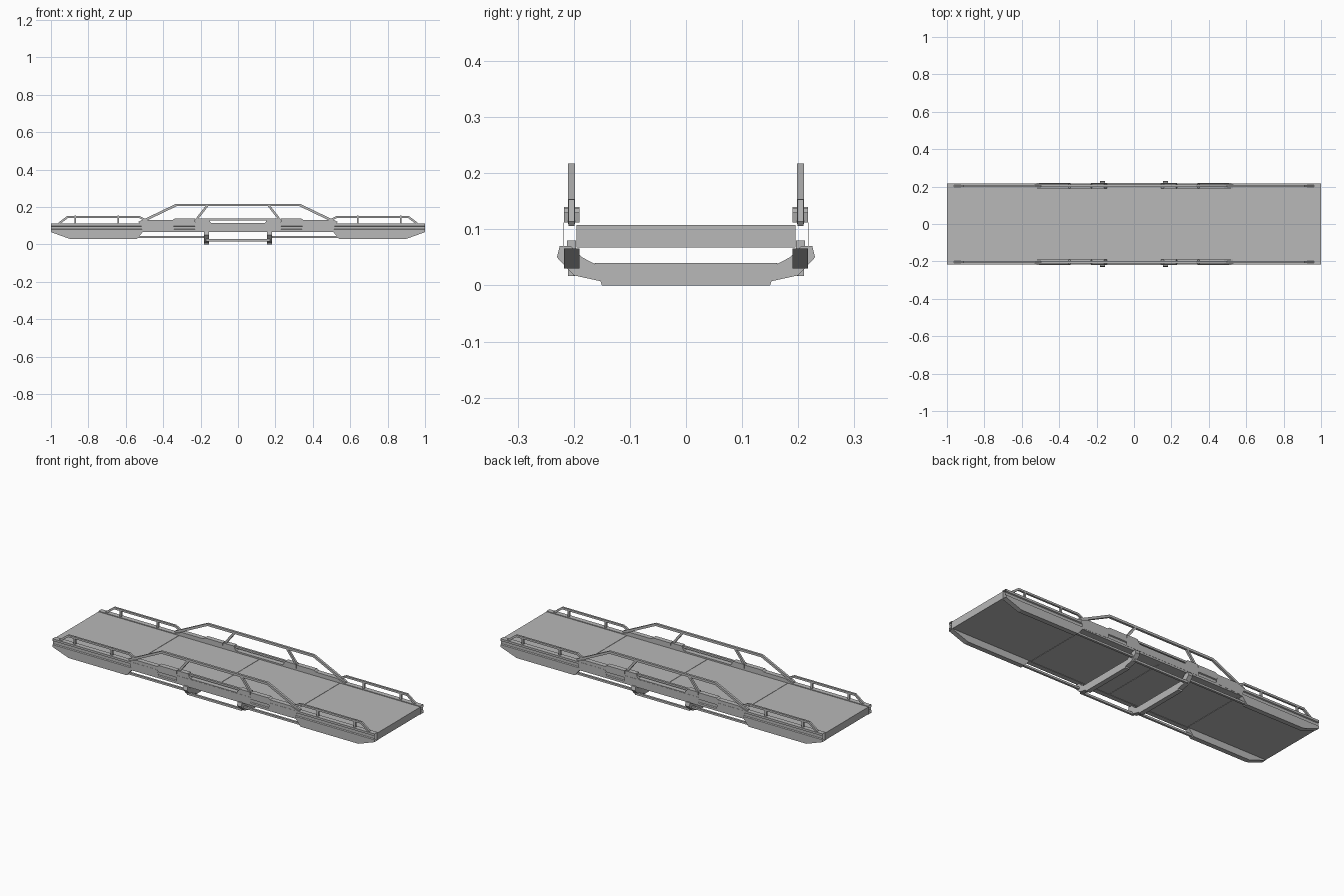
import bpy
import bmesh
from mathutils import Vector

cube = bpy.data.objects.get("Cube")
if cube:
    bpy.data.objects.remove(cube, do_unlink=True)

grey = bpy.data.materials.new("light grey metal")
grey.use_nodes = True
COLOUR = (0.48, 0.48, 0.48, 1)
grey.diffuse_color = COLOUR
grey.node_tree.nodes["Principled BSDF"].inputs["Base Color"].default_value = COLOUR

INNER, OUTER = 0.19, 0.217   # side girder width
RAIL_Y = 0.204


def finish(name, bm):
    bmesh.ops.recalc_face_normals(bm, faces=bm.faces)
    mesh = bpy.data.meshes.new(name)
    bm.to_mesh(mesh)
    bm.free()
    mesh.materials.append(grey)
    obj = bpy.data.objects.new(name, mesh)
    bpy.context.collection.objects.link(obj)
    return obj


def extrude(name, points, axis, start, end, caps=True):
    """Extrude a closed profile: (x, z) along y, or (y, z) along x."""
    bm = bmesh.new()
    place = (lambda p, t: (p[0], t, p[1])) if axis == "y" else (lambda p, t: (t, p[0], p[1]))
    a = [bm.verts.new(place(p, start)) for p in points]
    b = [bm.verts.new(place(p, end)) for p in points]
    for i in range(len(points)):
        j = (i + 1) % len(points)
        bm.faces.new((a[i], a[j], b[j], b[i]))
    if caps:
        bm.faces.new(a)
        bm.faces.new(b)
    return finish(name, bm)


def box(name, x0, x1, y0, y1, z0, z1):
    return extrude(name, [(x0, z0), (x1, z0), (x1, z1), (x0, z1)], "y", y0, y1)


def tube(name, path, y, width=0.012):
    """Square tube along an (x, z) path with mitred corners."""
    pts = [Vector(p) for p in path]
    left, right = [], []
    for i, p in enumerate(pts):
        before = (p - pts[i - 1]).normalized() if i else None
        after = (pts[i + 1] - p).normalized() if i + 1 < len(pts) else None
        d1, d2 = before or after, after or before
        n1, n2 = Vector((-d1.y, d1.x)), Vector((-d2.y, d2.x))
        mitre = (n1 + n2).normalized()
        offset = mitre * (width / 2 / mitre.dot(n1))
        left.append(p + offset)
        right.append(p - offset)
    return extrude(name, left + right[::-1], "y", y - width / 2, y + width / 2)


# Deck panels with fine seams
for i in range(4):
    x = -1 + i * 0.5
    box("deck_panel", x + 0.001 * (i > 0), x + 0.5 - 0.001 * (i < 3),
        -0.195, 0.195, 0.068, 0.108)

for s, side in ((1, "left"), (-1, "right")):
    y0, y1 = s * INNER, s * OUTER

    # Hollow side girder with a groove along its outer face
    profile = [(INNER, 0.066), (OUTER, 0.066), (OUTER, 0.079), (0.211, 0.082),
               (0.211, 0.097), (OUTER, 0.1), (OUTER, 0.112), (INNER, 0.112)]
    extrude(side + "_girder", [(s * y, z) for y, z in profile], "x", -1, 1, caps=False)

    # Raised middle of the girder, with a hand slot
    extrude(side + "_slot_block",
            [(-0.23, 0.112), (0.23, 0.112), (0.225, 0.14), (0.16, 0.14), (0.145, 0.116),
             (-0.145, 0.116), (-0.16, 0.14), (-0.225, 0.14)], "y", y0, y1)
    box(side + "_slot_bar", -0.16, 0.16, s * 0.198, s * 0.21, 0.127, 0.138)
    box(side + "_middle_plate", -0.23, 0.23, y1, y1 + s * 0.001, 0.076, 0.112)

    # Main guard rail
    tube(side + "_main_rail", [(-0.53, 0.115), (-0.33, 0.211), (0.33, 0.211), (0.53, 0.115)],
         RAIL_Y * s, 0.013)

    # Lower tie rod between the cross frames
    box(side + "_middle_rod", -0.17, 0.17, s * 0.198, s * 0.21, 0.017, 0.029)

    for e in (1, -1):
        # Hull plate, raked at both ends
        hull = [(1, 0.066), (0.9, 0.03), (0.54, 0.03), (0.51, 0.066)]
        extrude(side + "_hull_plate", [(e * x, z) for x, z in hull], "y", y0, y1)

        # Shoulder beside the hand slot
        shoulder = [(0.53, 0.112), (0.48, 0.13), (0.35, 0.13), (0.34, 0.138),
                    (0.23, 0.138), (0.23, 0.112)]
        extrude(side + "_shoulder", [(e * x, z) for x, z in shoulder], "y", y0, y1)
        lower = [(0.52, 0.112), (0.35, 0.112), (0.34, 0.076), (0.51, 0.07)]
        extrude(side + "_shoulder_plate", [(e * x, z) for x, z in lower],
                "y", y1, y1 + s * 0.001)

        # Guard rail brace and end rail with posts
        tube(side + "_rail_brace", [(e * 0.225, 0.13), (e * 0.165, 0.207)], RAIL_Y * s)
        tube(side + "_end_rail", [(e * 0.96, 0.11), (e * 0.91, 0.148), (e * 0.53, 0.148),
                                  (e * 0.49, 0.128)], RAIL_Y * s, 0.011)
        for x in (0.87, 0.64):
            tube(side + "_end_rail_post", [(e * x, 0.11), (e * x, 0.154)], RAIL_Y * s, 0.01)

        # Outer tie rod and hanger
        x0, x1 = sorted((e * 0.165, e * 0.545))
        box(side + "_outer_rod", x0, x1, s * 0.198, s * 0.21, 0.034, 0.045)
        tube(side + "_hanger", [(e * 0.167, 0.04), (e * 0.167, 0.08)], RAIL_Y * s, 0.016)

# Cross frames beneath the deck
for e in (1, -1):
    x0, x1 = e * 0.155, e * 0.182
    extrude("cross_frame_beam", [(-0.15, 0), (0.15, 0), (0.163, 0.04), (-0.163, 0.04)],
            "x", x0, x1)
    for s in (1, -1):
        arm = [(0.15, 0.007), (0.2, 0.018), (0.23, 0.05), (0.225, 0.07), (0.205, 0.07),
               (0.185, 0.05), (0.16, 0.037)]
        extrude("cross_frame_arm", [(s * y, z) for y, z in arm], "x", x0, x1)
